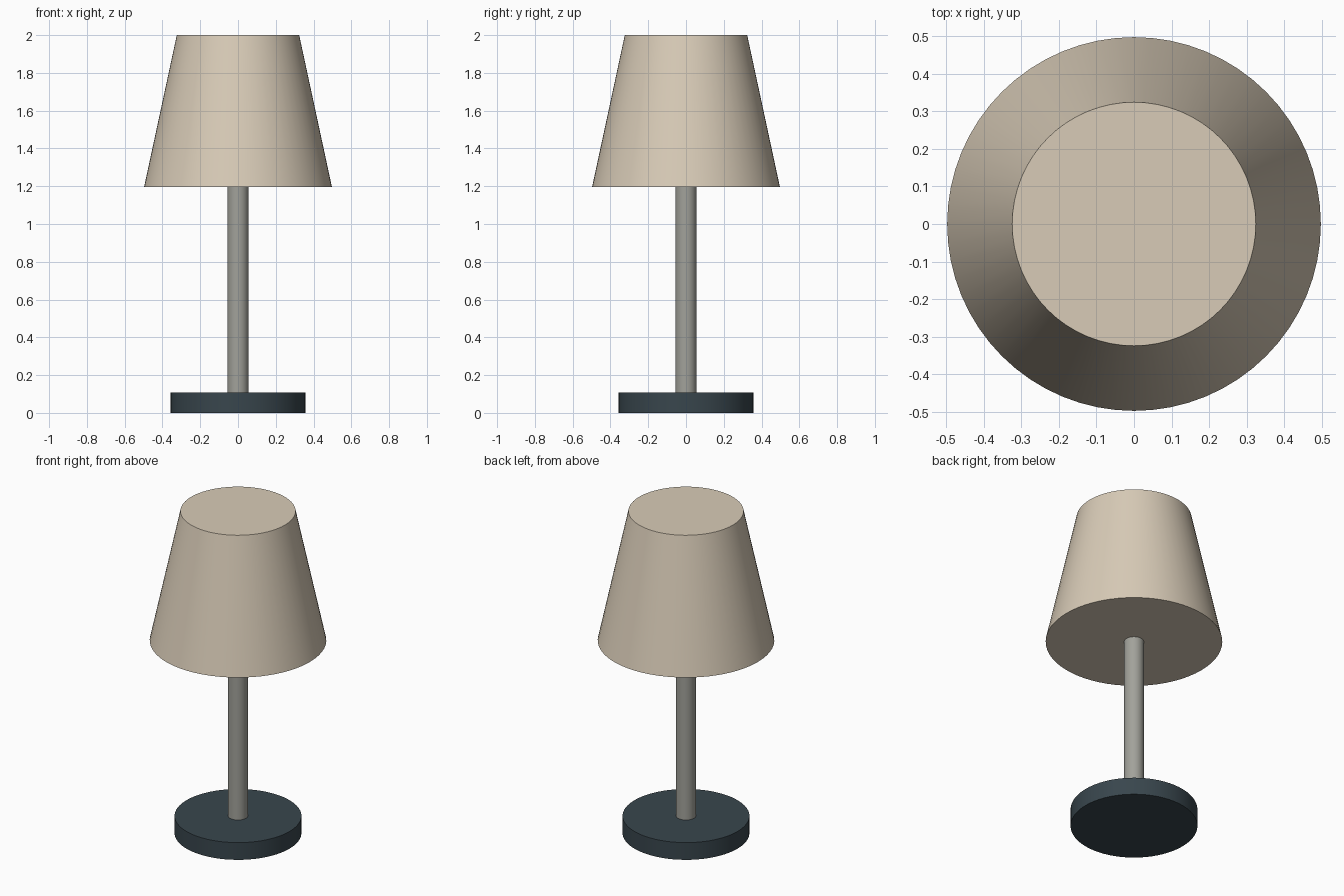
import bpy
import math

default = bpy.data.objects.get("Cube")
if default:
    bpy.data.objects.remove(default, do_unlink=True)


def material(name, rgb):
    mat = bpy.data.materials.new(name)
    mat.use_nodes = True
    colour = (*rgb, 1)
    mat.diffuse_color = colour
    mat.node_tree.nodes["Principled BSDF"].inputs["Base Color"].default_value = colour
    return mat


def round_part(name, bottom_radius, top_radius, bottom, top, mat, sides=64):
    """Capped cylinder or cone frustum standing between two heights."""
    bpy.ops.mesh.primitive_cone_add(
        vertices=sides, radius1=bottom_radius, radius2=top_radius,
        depth=top - bottom, location=(0, 0, (bottom + top) / 2))
    part = bpy.context.object
    part.name = name
    part.data.materials.append(mat)
    bpy.ops.object.shade_smooth_by_angle(angle=math.radians(30))
    return part


slate = material("dark slate", (0.04, 0.061, 0.074))
metal = material("warm grey metal", (0.36, 0.36, 0.325))
linen = material("beige linen", (0.69, 0.6, 0.475))

base_top, shade_bottom, height = 0.107, 1.197, 2.0

# Foot, stem and closed tapered shade
round_part("base", 0.357, 0.357, 0, base_top, slate)
round_part("stem", 0.056, 0.056, base_top, shade_bottom, metal, sides=32)
round_part("lampshade", 0.497, 0.324, shade_bottom, height, linen)
